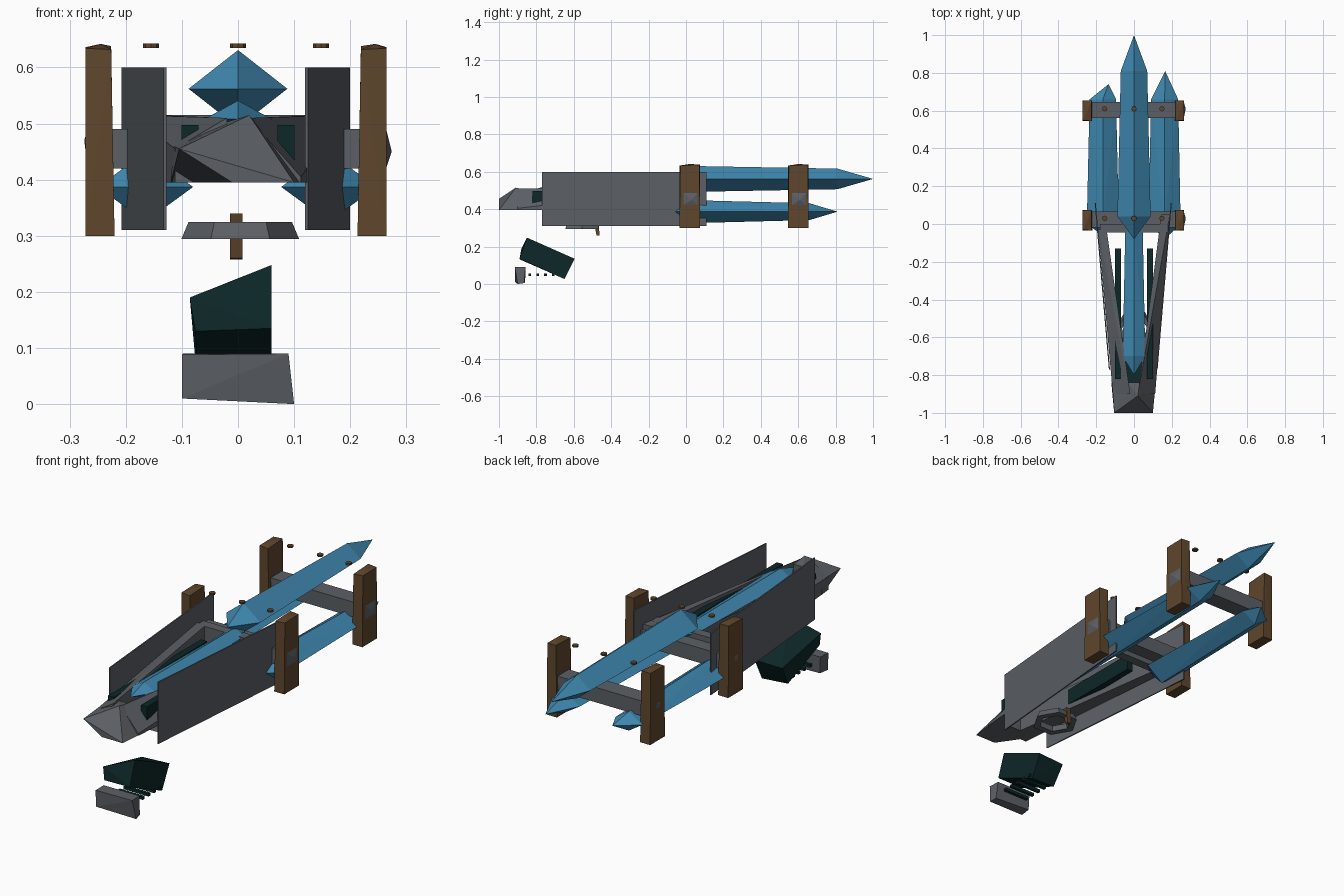
import bpy, bmesh, math
from mathutils import Vector

if "Cube" in bpy.data.objects:
    bpy.data.objects.remove(bpy.data.objects["Cube"])


def material(name, rgb):
    m = bpy.data.materials.new(name)
    m.diffuse_color = (*rgb, 1)
    m.use_nodes = True
    m.node_tree.nodes["Principled BSDF"].inputs["Base Color"].default_value = m.diffuse_color
    return m


BLUE = material("crystal blue", (0.05, 0.25, 0.44))
GREY = material("steel grey", (0.105, 0.115, 0.13))
BROWN = material("wood brown", (0.115, 0.062, 0.025))
GREEN = material("dark green", (0.004, 0.02, 0.021))


def finish(name, bm, mat):
    bmesh.ops.recalc_face_normals(bm, faces=bm.faces)
    me = bpy.data.meshes.new(name)
    bm.to_mesh(me)
    bm.free()
    me.materials.append(mat)
    ob = bpy.data.objects.new(name, me)
    bpy.context.collection.objects.link(ob)
    return ob


def hull(name, pts, mat):
    """Convex flat-faced block through the given points."""
    bm = bmesh.new()
    for p in pts:
        bm.verts.new(p)
    bmesh.ops.convex_hull(bm, input=bm.verts)
    return finish(name, bm, mat)


def box(name, x, y, z, mat):
    return hull(name, [(a, b, c) for a in x for b in y for c in z], mat)


def crystal(name, x, z, back, front, tips):
    """Four-sided shard along y; back/front = (y, half width, half height)."""
    pts = [(x, tips[0], z), (tips[2], tips[1], z)]
    for y, w, h in (back, front):
        pts += [(x - w, y, z), (x + w, y, z), (x, y, z - h), (x, y, z + h)]
    return hull(name, pts, BLUE)


# Crystals
crystal("top_crystal", 0, 0.562, (0.04, 0.088, 0.069), (0.81, 0.07, 0.055), (-0.08, 1.0, 0))
crystal("left_crystal", -0.165, 0.387, (0.0, 0.085, 0.062), (0.66, 0.07, 0.045), (-0.06, 0.74, -0.135))
crystal("right_crystal", 0.162, 0.387, (0.0, 0.085, 0.062), (0.66, 0.072, 0.045), (-0.08, 0.81, 0.165))
crystal("rear_crystal", 0, 0.508, (-0.7, 0.06, 0.033), (-0.02, 0.046, 0.03), (-0.8, 0.05, 0))

# Pointed nose of the body
hull("body_nose", [(-0.105, -1, 0.455), (0.1, -1, 0.395), (-0.01, -1, 0.395), (0.02, -0.91, 0.515),
                   (-0.12, -0.84, 0.395), (0.115, -0.84, 0.395), (-0.115, -0.84, 0.46),
                   (-0.03, -0.84, 0.5), (0.03, -0.84, 0.5)], GREY)

# Two body arms opening towards the back, with side plates and dark inner bars
for side, s in (("left", -1), ("right", 1)):
    low = 0.455 if s < 0 else 0.405
    end = 0.05 if s > 0 else -0.03
    hull(side + "_body_arm",
         [(s * 0.112, -0.9, 0.395), (s * 0.112, -0.9, low), (s * 0.02, -0.9, 0.395), (s * 0.02, -0.9, 0.51),
          (s * 0.19, end, 0.395), (s * 0.19, end, 0.515), (s * 0.145, end, 0.395), (s * 0.145, end, 0.515)], GREY)
    xo = 0.13 if s < 0 else 0.122
    hull(side + "_side_plate",
         [(s * (xo + dx), -0.77, z) for dx in (-0.003, 0.003) for z in (0.31, 0.6)] +
         [(s * (xo + 0.075 + dx), 0.11, z) for dx in (-0.003, 0.003) for z in (0.31, 0.6)], GREY)
    box(side + "_inner_bar", (s * 0.07, s * 0.101), (-0.82, -0.13), (0.42, 0.497), GREEN)

# Back wall joining the arms
box("body_back_wall", (-0.18, 0.18), (-0.045, 0.0), (0.395, 0.515), GREY)

# Two post-and-beam frames with floating rivets
for label, y in (("front", 0.02), ("rear", 0.6)):
    hull(label + "_crossbeam",
         [(x, y + dy, z) for x in (-0.268, 0.264) for dy in (-0.038, 0.045) for z in (0.42, 0.49)] +
         [(0.274, y + 0.01, 0.45), (-0.274, y - 0.01, 0.47)], GREY)
    for side, s, shift in (("left", -1, 0), ("right", 1, -0.007)):
        xi, xo = s * (0.22 + shift), s * (0.272 + shift)
        xt = s * (0.226 + shift)
        hull(f"{label}_{side}_post",
             [(x, y + dy, 0.3) for x in (xi, xo) for dy in (-0.055, 0.055)] +
             [(xt, y - 0.055, 0.632), (xo, y - 0.05, 0.634), (xt, y + 0.055, 0.638),
              (xo, y + 0.052, 0.636), (s * 0.245, y, 0.642)], BROWN)
    for i, x in enumerate((-0.155, 0, 0.148)):
        bm = bmesh.new()
        bmesh.ops.create_cone(bm, cap_ends=True, segments=8, radius1=0.014, radius2=0.014, depth=0.008)
        bmesh.ops.translate(bm, verts=bm.verts, vec=(x, y + 0.01, 0.639))
        finish(f"{label}_rivet_{i + 1}", bm, BROWN)

# Trigger guard: flat six-sided ring
bm = bmesh.new()
rings = []
for i in range(6):
    a = math.tau * i / 6
    c, s = math.cos(a), math.sin(a)
    rings.append([bm.verts.new((0.004 + r * c, -0.555 + r * s, z)) for r, z in
                  ((0.105, 0.294), (0.092, 0.325), (0.068, 0.32), (0.072, 0.294))])
for i in range(6):
    p, q = rings[i], rings[(i + 1) % 6]
    for j in range(4):
        k = (j + 1) % 4
        bm.faces.new((p[j], q[j], q[k], p[k]))
finish("trigger_guard", bm, GREY)

# Trigger
hull("trigger", [(x, y, z) for x in (-0.014, 0.008) for y, z in
                 ((-0.478, 0.26), (-0.462, 0.258), (-0.495, 0.34), (-0.468, 0.34))], BROWN)

# Tilted grip
hull("grip", [(-0.086, -0.88, 0.19), (0.06, -0.85, 0.248), (0.06, -0.89, 0.135), (-0.076, -0.885, 0.13),
              (-0.08, -0.6, 0.13), (0.06, -0.595, 0.135), (0.06, -0.65, 0.027), (-0.072, -0.655, 0.035)], GREEN)

# Foot block and its row of thin rods
hull("foot_block", [(-0.1, -0.913, 0.01), (0.1, -0.9, 0.0), (0.09, -0.915, 0.09), (-0.1, -0.915, 0.088),
                    (-0.095, -0.86, 0.012), (0.095, -0.865, 0.005), (0.088, -0.858, 0.09), (-0.098, -0.858, 0.09)],
     GREY)
for i in range(5):
    y = -0.835 + 0.042 * i
    box(f"rod_{i + 1}", (-0.065, 0.065), (y - 0.007, y + 0.007), (0.042, 0.056), GREEN)
